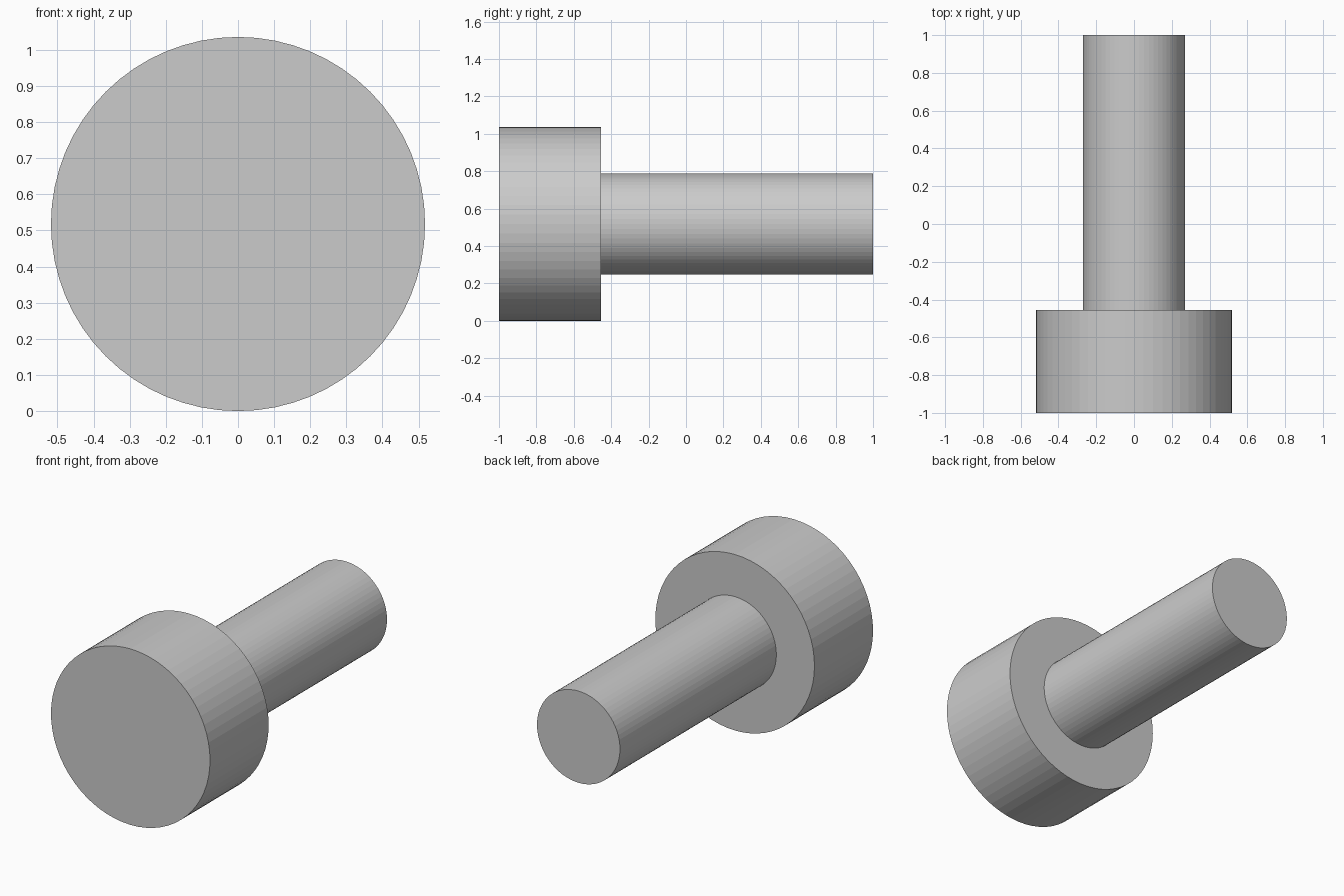
import bpy
from math import pi

cube = bpy.data.objects.get("Cube")
if cube:
    bpy.data.objects.remove(cube, do_unlink=True)

HEAD_RADIUS = 0.518
SHAFT_RADIUS = 0.27
FRONT, STEP, BACK = -1.0, -0.455, 1.0
SIDES = 64

# Single plain grey
grey = bpy.data.materials.new("plain_grey")
grey.use_nodes = True
colour = (0.6, 0.6, 0.6, 1.0)
grey.diffuse_color = colour
grey.node_tree.nodes["Principled BSDF"].inputs["Base Color"].default_value = colour


def rod(name, radius, y_start, y_end):
    """Flat-faced cylinder lying along y, on the common axis."""
    bpy.ops.mesh.primitive_cylinder_add(
        vertices=SIDES, radius=radius, depth=y_end - y_start,
        location=(0, (y_start + y_end) / 2, HEAD_RADIUS),
        rotation=(pi / 2, 0, 0))
    part = bpy.context.object
    part.name = name
    part.data.name = name
    part.data.materials.append(grey)
    return part


# Wide head at the front
rod("head", HEAD_RADIUS, FRONT, STEP)

# Narrow shaft, seated slightly into the head
rod("shaft", SHAFT_RADIUS, STEP - 0.02, BACK)
